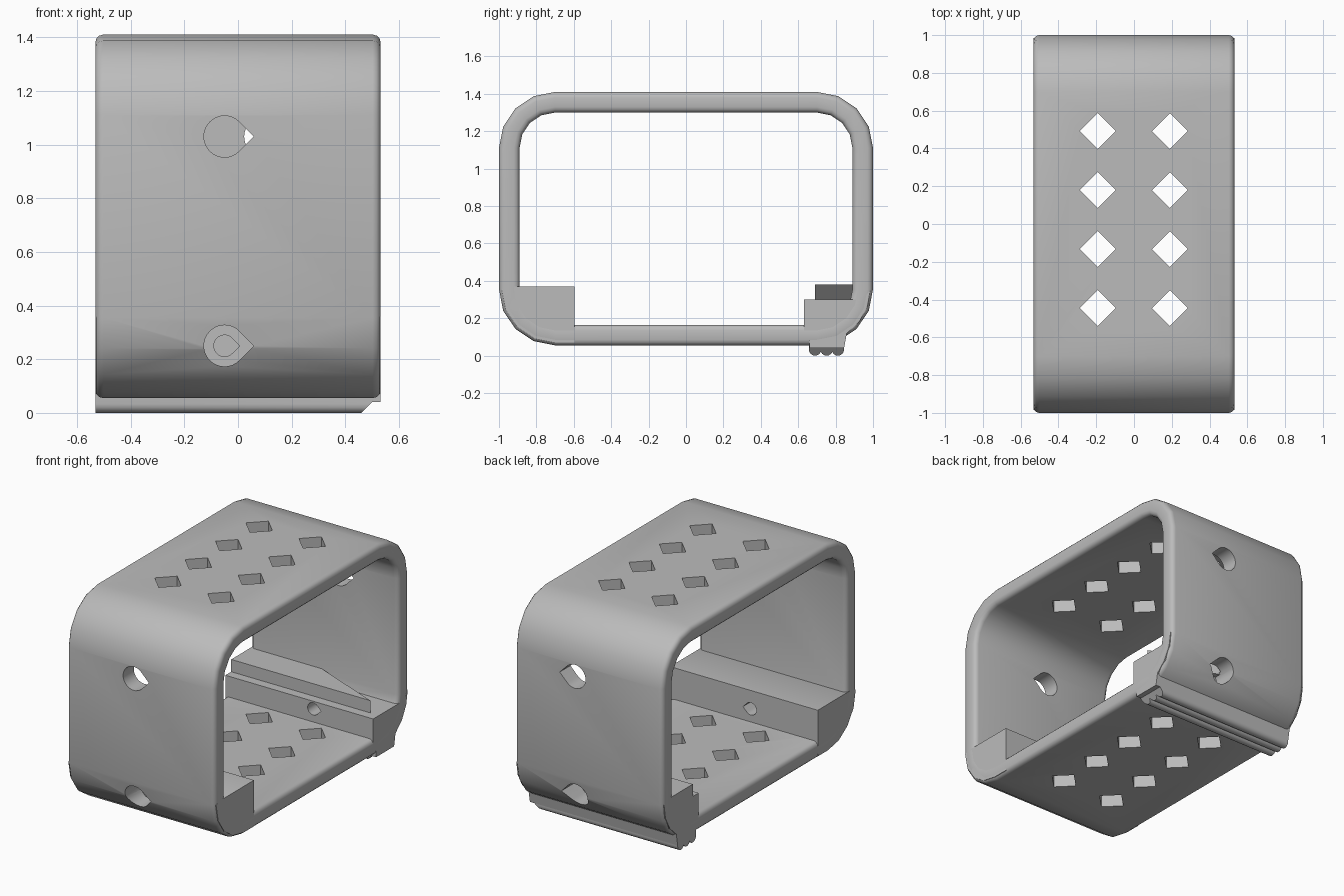
import bpy, bmesh
from math import sin, cos, pi, radians

old = bpy.data.objects.get("Cube")
if old:
    bpy.data.objects.remove(old)

HALF = 0.532                      # half width of the band
CY, Z_LOW, Z_HIGH = 0.70, 0.355, 1.11   # corner centres
R_OUT, R_IN, ROUND = 0.30, 0.19, 0.03

grey = bpy.data.materials.new("plain_grey")
grey.use_nodes = True
grey.diffuse_color = (0.5, 0.5, 0.5, 1)
grey.node_tree.nodes["Principled BSDF"].inputs["Base Color"].default_value = (0.5, 0.5, 0.5, 1)


def make(name, bm):
    bmesh.ops.recalc_face_normals(bm, faces=bm.faces)
    mesh = bpy.data.meshes.new(name)
    bm.to_mesh(mesh)
    bm.free()
    mesh.materials.append(grey)
    ob = bpy.data.objects.new(name, mesh)
    bpy.context.collection.objects.link(ob)
    return ob


def add_prism(bm, ring_a, ring_b):
    """Closed prism between two matching outlines."""
    a = [bm.verts.new(p) for p in ring_a]
    b = [bm.verts.new(p) for p in ring_b]
    bm.faces.new(a)
    bm.faces.new(b[::-1])
    for i in range(len(a)):
        j = (i + 1) % len(a)
        bm.faces.new((a[i], b[i], b[j], a[j]))


def along_x(bm, outline, x0=-HALF, x1=HALF):
    add_prism(bm, [(x0, y, z) for y, z in outline], [(x1, y, z) for y, z in outline])


def arc(cy, cz, r, start, end, steps):
    angles = [radians(start + (end - start) * i / steps) for i in range(steps + 1)]
    return [(cy + r * cos(a), cz + r * sin(a)) for a in angles]


# Band: rounded bar section swept round four corners
section = []
for sx, r, start in ((1, R_OUT, 0), (-1, R_OUT, 90), (-1, R_IN, 180), (1, R_IN, 270)):
    inward = -ROUND if r == R_OUT else ROUND
    section += arc(sx * (HALF - ROUND), r + inward, ROUND, start, start + 90, 3)

bm = bmesh.new()
loops = []
for cy, cz, start in ((CY, Z_HIGH, 0), (-CY, Z_HIGH, 90), (-CY, Z_LOW, 180), (CY, Z_LOW, 270)):
    for i in range(5):
        a = radians(start + 22.5 * i)
        loops.append([bm.verts.new((x, cy + r * cos(a), cz + r * sin(a))) for x, r in section])
n = len(section)
for k, loop in enumerate(loops):
    nxt = loops[(k + 1) % len(loops)]
    for i in range(n):
        j = (i + 1) % n
        bm.faces.new((loop[i], loop[j], nxt[j], nxt[i]))
band = make("band", bm)

# Front corner block
INSET = R_OUT - 0.015
bm = bmesh.new()
along_x(bm, [(-0.595, 0.37), (-0.95, 0.37)] + arc(-CY, Z_LOW, INSET, 180, 270, 4) + [(-0.595, 0.07)])
front_block = make("front_block", bm)

# Rear corner block with a ledge
bm = bmesh.new()
along_x(bm, [(0.63, 0.30), (0.95, 0.30)] + arc(CY, Z_LOW, INSET, 0, -56, 3)
        + [(0.845, 0.04), (0.66, 0.04), (0.66, 0.10), (0.63, 0.10)])
rear_block = make("rear_block", bm)

# Raised step on the ledge, cut diagonally toward one end
plan = [(-HALF, 0.69), (0.47, 0.69), (-0.02, 0.89), (-0.02, 0.93), (-HALF, 0.93)]
bm = bmesh.new()
add_prism(bm, [(x, y, 0.29) for x, y in plan], [(x, y, 0.38) for x, y in plan])
rear_step = make("rear_step", bm)

# Three rounded rails below, sloped at one end
bm = bmesh.new()
for cy in (0.69, 0.752, 0.812):
    outline = [(cy + 0.033, 0.08)] + arc(cy, 0.033, 0.033, 0, -180, 8) + [(cy - 0.033, 0.08)]
    add_prism(bm, [(-HALF, y, z) for y, z in outline],
              [(min(0.46 + z, HALF), y, z) for y, z in outline])
rails = make("bottom_rails", bm)


# Cutters: teardrop screw holes and diamond vents
def teardrop(bm, cx, cz, r, y0, y1):
    pts = arc(cx, cz, r, 45, 315, 24) + [(cx + r * 2 ** 0.5, cz)]
    add_prism(bm, [(x, y0, z) for x, z in pts], [(x, y1, z) for x, z in pts])


def cut(ob, build):
    bm = bmesh.new()
    build(bm)
    cutter = make("cutter", bm)
    cutter.hide_render = True
    mod = ob.modifiers.new("cut", "BOOLEAN")
    mod.operation, mod.solver, mod.object = "DIFFERENCE", "EXACT", cutter
    bpy.context.view_layer.objects.active = ob
    bpy.ops.object.modifier_apply(modifier=mod.name)
    bpy.data.objects.remove(cutter)


def big_holes(bm):
    for side, cx in ((-1, -0.05), (1, 0.1)):
        for cz in (1.03, 0.25):
            teardrop(bm, cx, cz, 0.077, side * 1.1, side * 0.82)


def small_holes(bm):
    for side, cx in ((-1, -0.05), (1, 0.1)):
        teardrop(bm, cx, 0.25, 0.04, side * 0.9, side * 0.5)


def vents(bm):
    d = 0.095
    for cx in (-0.192, 0.19):
        for row in range(4):
            cy = 0.492 - 0.3125 * row
            pts = [(cx + d, cy), (cx, cy + d), (cx - d, cy), (cx, cy - d)]
            add_prism(bm, [(x, y, -0.2) for x, y in pts], [(x, y, 1.6) for x, y in pts])


cut(band, vents)
for ob in (band, front_block, rear_block):
    cut(ob, big_holes)
    cut(ob, small_holes)

# Smooth the curved surfaces, keep hard edges
bpy.ops.object.select_all(action="DESELECT")
for ob in (band, front_block, rear_block, rear_step, rails):
    ob.select_set(True)
bpy.context.view_layer.objects.active = band
bpy.ops.object.shade_smooth_by_angle(angle=radians(35))
